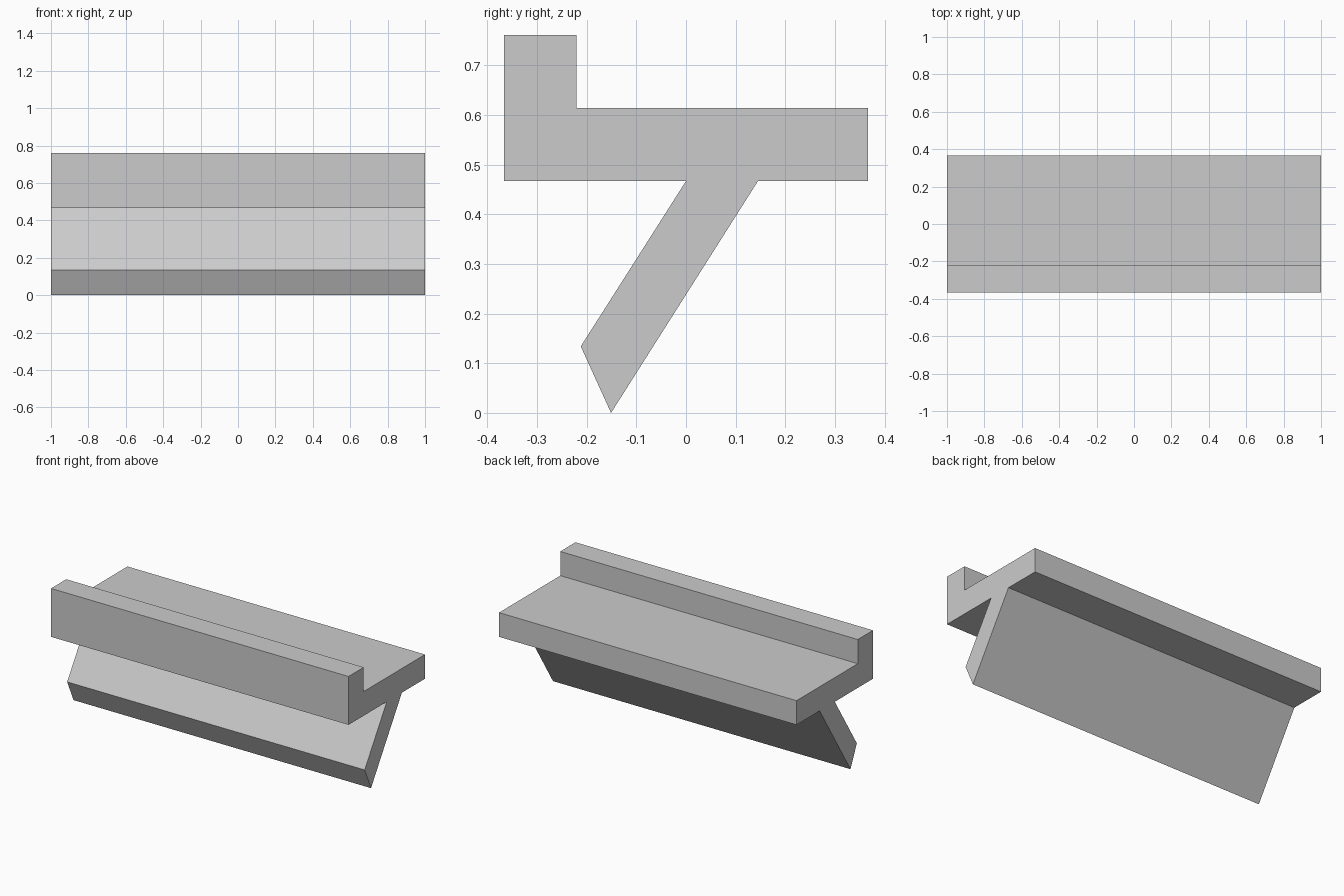
import bpy
import bmesh

cube = bpy.data.objects.get("Cube")
if cube:
    bpy.data.objects.remove(cube, do_unlink=True)

LENGTH = 2.0

# One plain grey for the whole rail
grey = bpy.data.materials.new("plain_grey")
grey.use_nodes = True
color = (0.6, 0.6, 0.6, 1.0)
grey.diffuse_color = color
grey.node_tree.nodes["Principled BSDF"].inputs["Base Color"].default_value = color

# Cross-section as (y, z): shelf, raised front lip and slanted leg with a cut foot
profile = [
    (-0.367, 0.467), (0.0, 0.467), (-0.212, 0.134), (-0.151, 0.002 - 0.002),
    (0.145, 0.467), (0.367, 0.467), (0.367, 0.614), (-0.221, 0.614),
    (-0.221, 0.761), (-0.367, 0.761),
]


def extrude_profile(name, points, length, material):
    """Sweep a closed (y, z) outline along x, centred on x = 0."""
    bm = bmesh.new()
    end = bm.faces.new([bm.verts.new((-length / 2, y, z)) for y, z in points])
    swept = bmesh.ops.extrude_face_region(bm, geom=[end])["geom"]
    moved = [g for g in swept if isinstance(g, bmesh.types.BMVert)]
    bmesh.ops.translate(bm, verts=moved, vec=(length, 0, 0))
    bmesh.ops.recalc_face_normals(bm, faces=bm.faces)
    mesh = bpy.data.meshes.new(name)
    bm.to_mesh(mesh)
    bm.free()
    mesh.materials.append(material)
    obj = bpy.data.objects.new(name, mesh)
    bpy.context.collection.objects.link(obj)
    return obj


# Shelf, lip and leg form one continuous solid
extrude_profile("shelf_rail", profile, LENGTH, grey)
